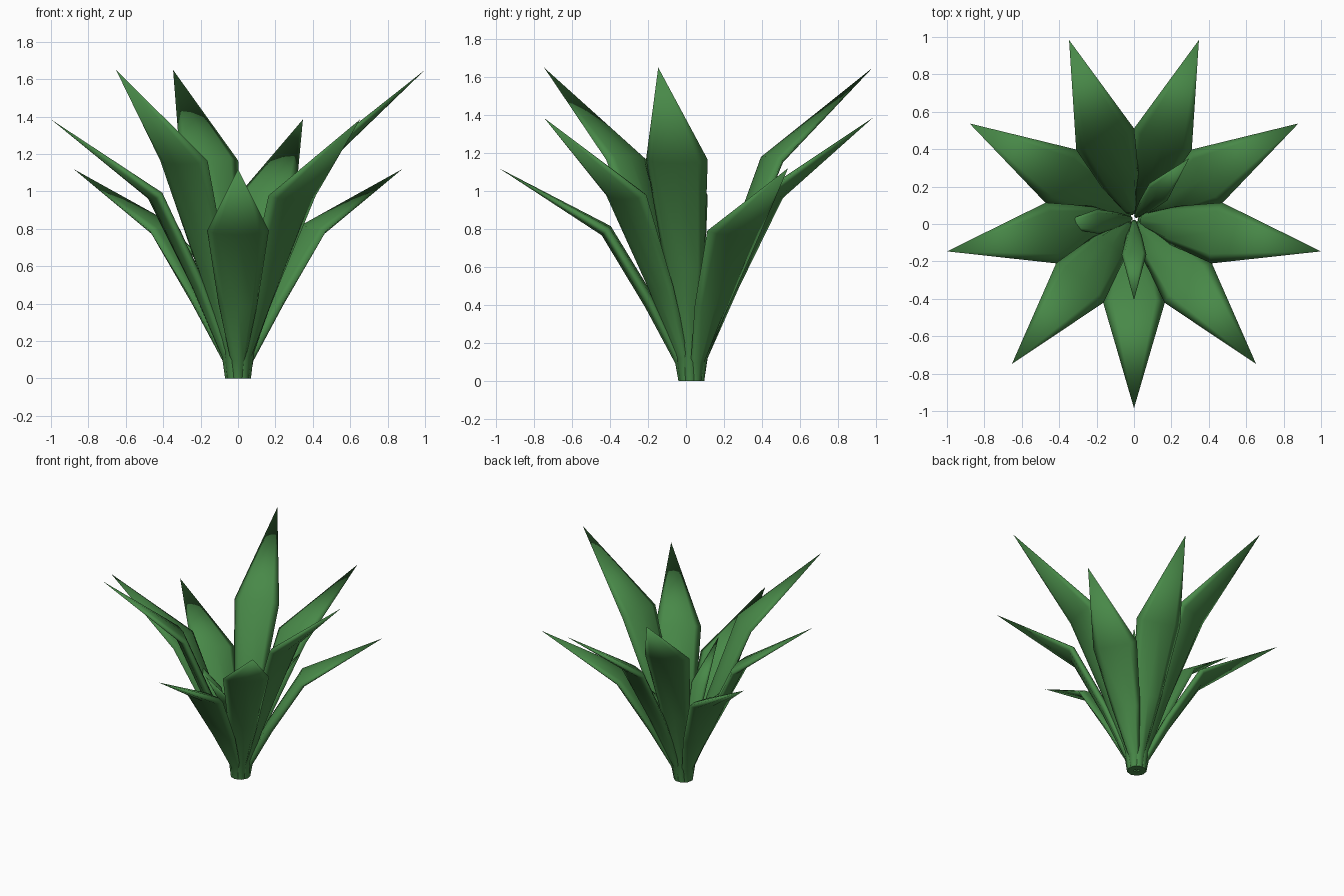
import bpy, bmesh, math
from mathutils import Vector

if "Cube" in bpy.data.objects:
    bpy.data.objects.remove(bpy.data.objects["Cube"])

green = bpy.data.materials.new("leaf_green")
green.diffuse_color = (0.065, 0.25, 0.065, 1)
green.use_nodes = True
green.node_tree.nodes["Principled BSDF"].inputs["Base Color"].default_value = green.diffuse_color

CENTRE = Vector((0, 0.03, 0))
SIDES = 8
# stations along a leaf: radius, height fraction, half width, half thickness
PROFILE = [(0.045, 0.0, 0.03, 0.025),
           (0.06, 0.09, 0.04, 0.028),
           (0.215, 0.36, 0.105, 0.034),
           (0.45, 0.706, 0.165, 0.034)]
TIP = 1.015


def leaf(name, degrees, height, reach=1.0, width=1.0, thick=1.0):
    """Flattened tapering blade bending outward to a point."""
    a = math.radians(degrees)
    out = Vector((math.cos(a), math.sin(a), 0))
    side = Vector((-math.sin(a), math.cos(a), 0))
    up = Vector((0, 0, 1))
    path = [CENTRE + out * (r * reach) + up * (z * height) for r, z, _, _ in PROFILE]
    path.append(CENTRE + out * (TIP * reach) + up * height)

    bm = bmesh.new()
    rings = []
    for i, (_, _, w, t) in enumerate(PROFILE):
        if i == 0:
            normal = out
        else:
            tangent = ((path[i] - path[i - 1]).normalized()
                       + (path[i + 1] - path[i]).normalized())
            normal = side.cross(tangent).normalized()
        ring = []
        for k in range(SIDES):
            b = 2 * math.pi * k / SIDES
            ring.append(bm.verts.new(path[i] + side * (w * width * math.cos(b))
                                     + normal * (t * thick * math.sin(b))))
        rings.append(ring)
    tip = bm.verts.new(path[-1])
    bm.faces.new(rings[0])
    for k in range(SIDES):
        n = (k + 1) % SIDES
        for lo, hi in zip(rings, rings[1:]):
            bm.faces.new((lo[k], lo[n], hi[n], hi[k]))
        bm.faces.new((rings[-1][k], rings[-1][n], tip))
    bmesh.ops.recalc_face_normals(bm, faces=bm.faces)
    for f in bm.faces:
        f.smooth = len(f.verts) <= 4
    mesh = bpy.data.meshes.new(name)
    bm.to_mesh(mesh)
    bm.free()
    mesh.materials.append(green)
    obj = bpy.data.objects.new(name, mesh)
    bpy.context.collection.objects.link(obj)


# outer leaves: nine around, heights repeating in threes
for i in range(9):
    leaf(f"outer_leaf_{i + 1}", 270 + 40 * i, (1.12, 1.385, 1.65)[i % 3])

# inner leaves: three small ones spaced by the golden angle
for i, h in enumerate((0.95, 0.92, 0.88)):
    leaf(f"inner_leaf_{i + 1}", 270 + 137.5 * i, h, reach=0.43, width=0.4, thick=0.5)
